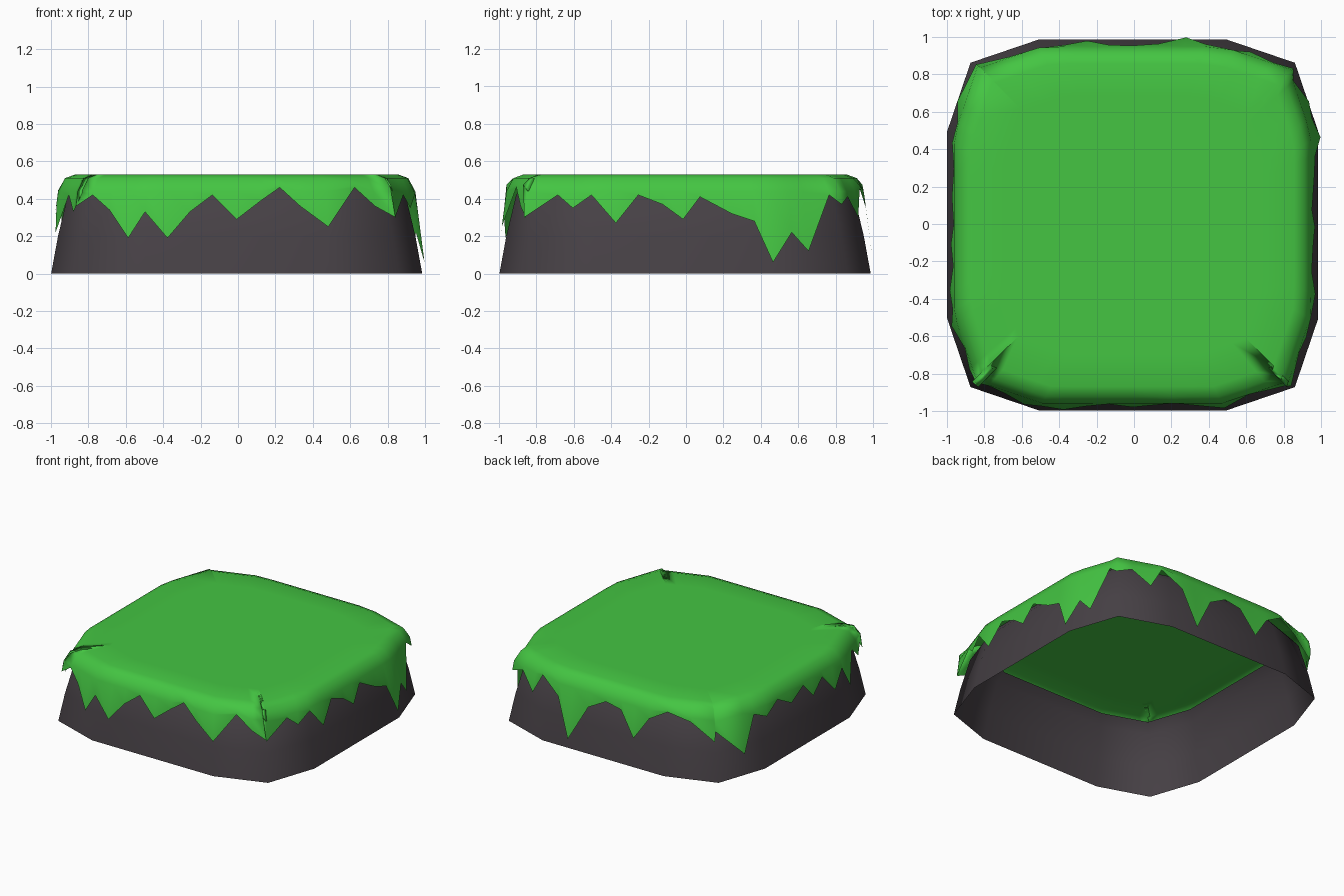
import bpy

if "Cube" in bpy.data.objects:
    bpy.data.objects.remove(bpy.data.objects["Cube"])

CENTRE = (-0.007, -0.005)


def material(name, rgb):
    m = bpy.data.materials.new(name)
    m.diffuse_color = (*rgb, 1)
    m.use_nodes = True
    m.node_tree.nodes["Principled BSDF"].inputs["Base Color"].default_value = m.diffuse_color
    return m


def side_point(side, t):
    """Point on the twelve-sided outline; sides run counter-clockwise from the front."""
    d = 0.992 - 0.34 * max(0.0, abs(t) - 0.5)
    return [(t, -d), (d, t), (t, d), (-d, t)][side]


def loft(name, columns, mat, cap):
    """Skin columns of (x, y, z) points around a closed loop; optionally cap the first ring."""
    n, k = len(columns), len(columns[0])
    verts = [(x + CENTRE[0], y + CENTRE[1], z) for col in columns for x, y, z in col]
    faces = []
    for i in range(n):
        j = (i + 1) % n
        for r in range(k - 1):
            faces.append((i * k + r, i * k + r + 1, j * k + r + 1, j * k + r))
    if cap:
        faces.append([i * k for i in range(n)])
    me = bpy.data.meshes.new(name)
    me.from_pydata(verts, [], faces)
    me.materials.append(mat)
    me.polygons.foreach_set("use_smooth", [True] * len(me.polygons))
    ob = bpy.data.objects.new(name, me)
    bpy.context.collection.objects.link(ob)
    return ob


green = material("grass green", (0.058, 0.56, 0.055))
stone = material("dark stone", (0.062, 0.052, 0.060))

# Stone wall: open shell that leans inward towards the top
wall_profile = [(0.86, 0.485), (0.91, 0.42), (0.963, 0.2), (1.0, 0.0)]
corners = [(0, -0.5), (0, 0.5), (0, 0.867), (1, -0.5), (1, 0.5), (1, 0.867),
           (2, 0.5), (2, -0.5), (2, -0.867), (3, 0.5), (3, -0.5), (3, -0.867)]
wall = []
for side, t in corners:
    x, y = side_point(side, t)
    wall.append([(x * s, y * s, z) for s, z in wall_profile])
loft("stone_wall", wall, stone, False)

# Ragged hem of the grass: (position along side, height), lowest to highest coordinate
front = [(-.86, .36), (-.77, .42), (-.68, .34), (-.58, .19), (-.49, .33), (-.37, .19),
         (-.25, .33), (-.13, .42), (0, .29), (.13, .39), (.23, .46), (.34, .36),
         (.49, .25), (.63, .46), (.74, .36), (.85, .30)]
right = [(-.90, .46), (-.86, .30), (-.68, .42), (-.60, .35), (-.50, .42), (-.37, .27),
         (-.25, .42), (-.12, .37), (-.01, .29), (.08, .41), (.25, .32), (.37, .28),
         (.47, .06), (.57, .22), (.66, .12), (.77, .42)]
back = [(-.83, .29), (-.66, .41), (-.50, .46), (-.36, .38), (-.244, .21), (-.126, .385),
        (0, .41), (.14, .335), (.286, .07), (.39, .35), (.54, .455), (.63, .30),
        (.75, .41), (.86, .37)]
left = [(-.87, .43), (-.77, .33), (-.66, .42), (-.54, .22), (-.45, .38), (-.35, .26),
        (-.22, .40), (-.10, .31), (0, .42), (.15, .35), (.30, .43), (.44, .36),
        (.55, .41), (.66, .155), (.86, .37)]

# Grass cap: flat top, rounded shoulder and hanging hem
grass = []
for side, pts in enumerate((front, right, back[::-1], left[::-1])):
    for t, z in pts:
        s = 1.02 - 0.13 * z
        x, y = side_point(side, max(-0.9, min(0.9, t / s)))
        knee = max(0.44, z + 0.015)
        profile = [(0.70, 0.53), (0.87, 0.53), (0.925, 0.51), (0.962, knee), (s, z)]
        grass.append([(x * a, y * a, h) for a, h in profile])
loft("grass_cap", grass, green, True)
